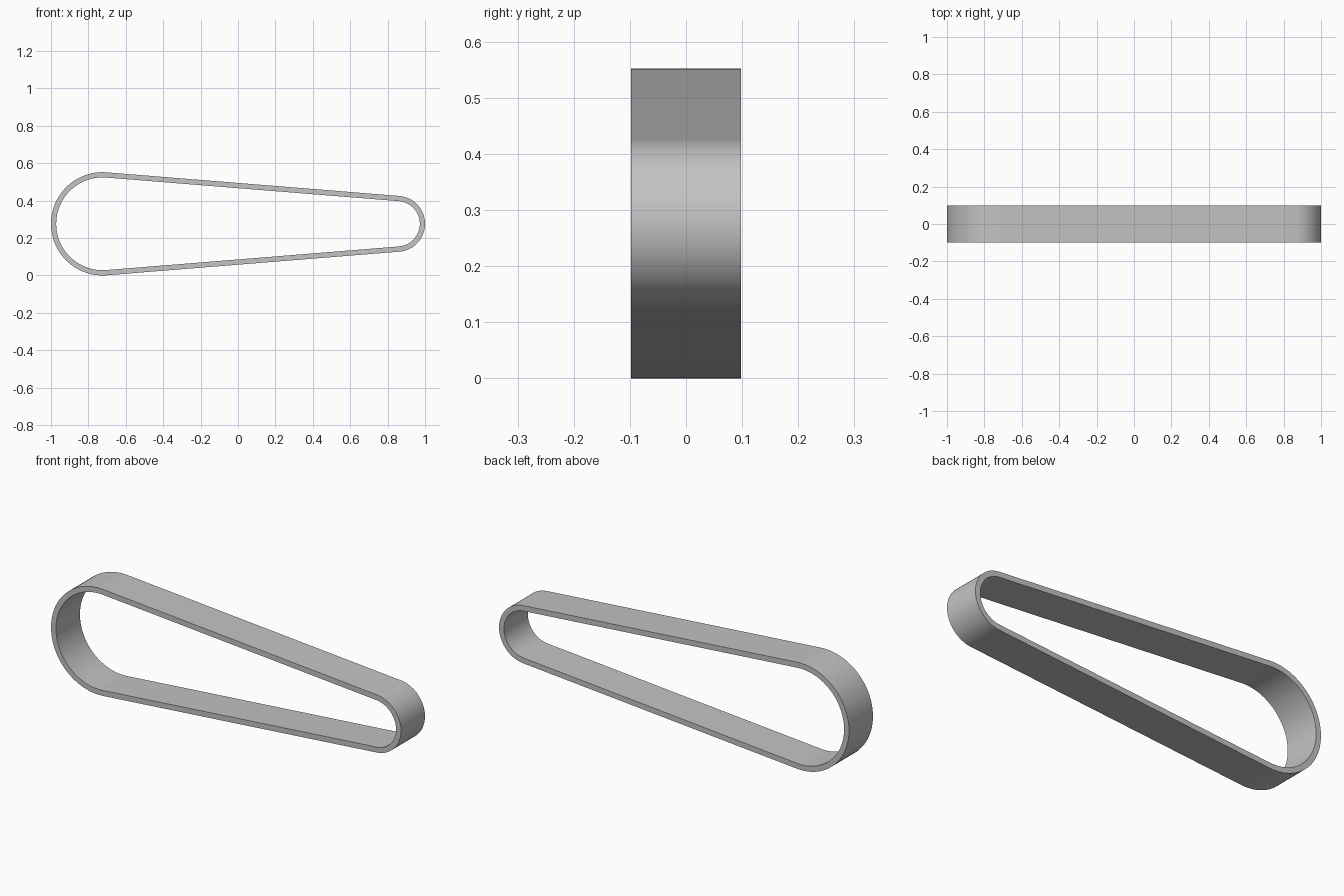
import bpy, bmesh, math

cube = bpy.data.objects.get("Cube")
if cube:
    bpy.data.objects.remove(cube, do_unlink=True)

BIG_R, SMALL_R = 0.276, 0.1495      # outer radii of the two rounded ends
THICK, HALF_WIDTH = 0.028, 0.098
BIG_X, SMALL_X, MID_Z = BIG_R - 1, 1 - SMALL_R, BIG_R
SEGMENTS = 48

# Angle at which the straight runs touch both ends
tangent = math.acos((BIG_R - SMALL_R) / (SMALL_X - BIG_X))


def arc(cx, radius, start, end):
    steps = [start + (end - start) * i / SEGMENTS for i in range(SEGMENTS + 1)]
    return [(cx + radius * math.cos(a), MID_Z + radius * math.sin(a)) for a in steps]


def outline(inset):
    """Closed loop around both ends, moved inward by inset."""
    return (arc(SMALL_X, SMALL_R - inset, -tangent, tangent)
            + arc(BIG_X, BIG_R - inset, tangent, 2 * math.pi - tangent))


# Belt: four matching loops joined into a closed band
bm = bmesh.new()
loops = [[bm.verts.new((x, y, z)) for x, z in outline(inset)]
         for inset, y in ((0, -HALF_WIDTH), (0, HALF_WIDTH),
                          (THICK, HALF_WIDTH), (THICK, -HALF_WIDTH))]
for a, b in zip(loops, loops[1:] + loops[:1]):
    for i in range(len(a)):
        j = (i + 1) % len(a)
        bm.faces.new((a[i], a[j], b[j], b[i]))
bmesh.ops.recalc_face_normals(bm, faces=bm.faces)
mesh = bpy.data.meshes.new("belt")
bm.to_mesh(mesh)
bm.free()
belt = bpy.data.objects.new("belt", mesh)
bpy.context.collection.objects.link(belt)

# Plain grey
grey = bpy.data.materials.new("grey")
grey.use_nodes = True
colour = (0.55, 0.55, 0.55, 1)
grey.diffuse_color = colour
grey.node_tree.nodes["Principled BSDF"].inputs["Base Color"].default_value = colour
mesh.materials.append(grey)

# Smooth rounded ends with crisp rims
bpy.ops.object.select_all(action="DESELECT")
belt.select_set(True)
bpy.context.view_layer.objects.active = belt
bpy.ops.object.shade_smooth_by_angle(angle=math.radians(30))
